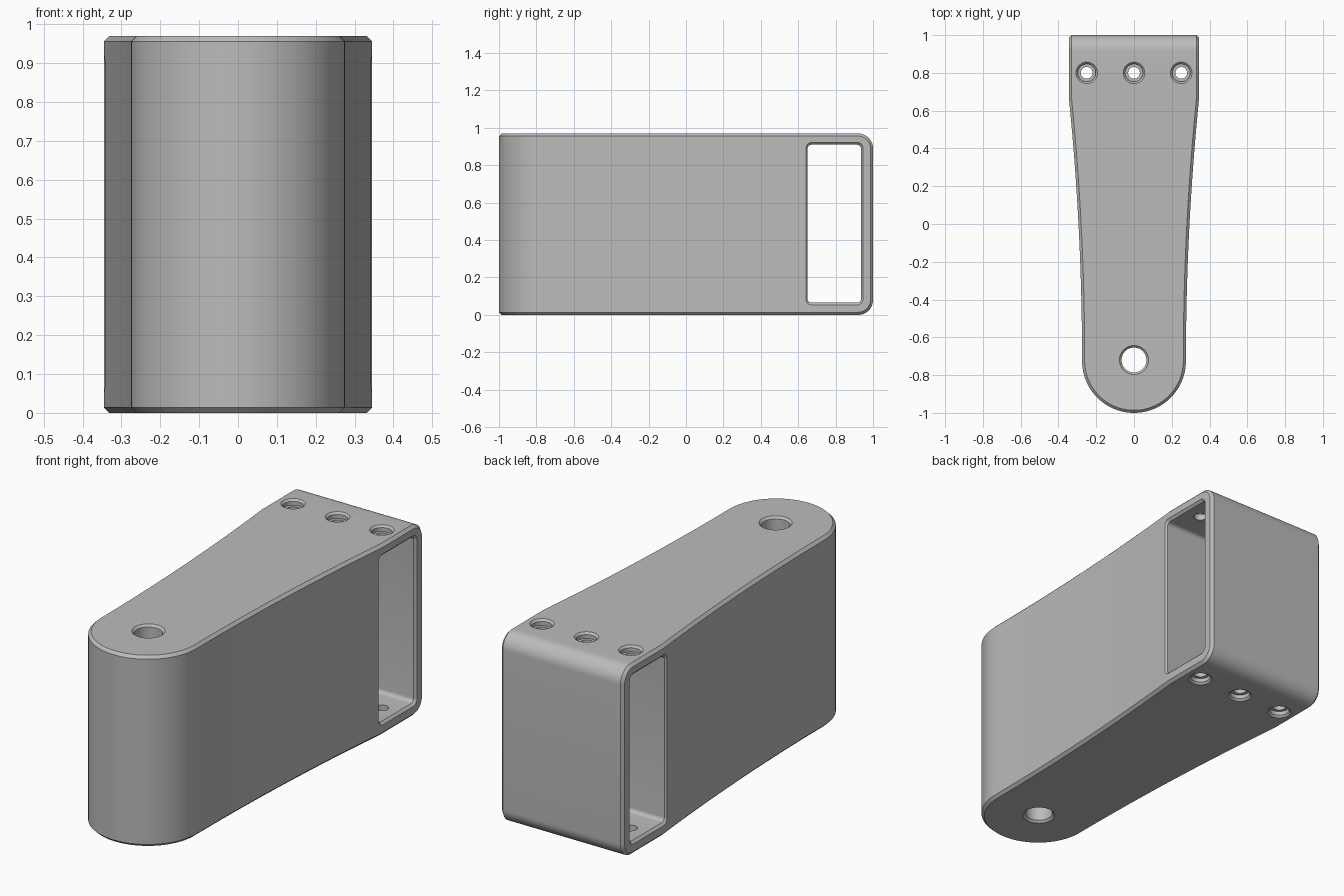
import bpy, bmesh
from math import sin, cos, pi, radians

if "Cube" in bpy.data.objects:
    bpy.data.objects.remove(bpy.data.objects["Cube"], do_unlink=True)

HEIGHT, CHAMFER = 0.97, 0.014
HALF_BACK, HALF_FRONT = 0.345, 0.275
PIVOT_Y, FLARE_END = -0.725, 0.67
BACK_R = 0.08

metal = bpy.data.materials.new("plain grey metal")
metal.use_nodes = True
GREY = (0.5, 0.5, 0.5, 1)
metal.diffuse_color = GREY
metal.node_tree.nodes["Principled BSDF"].inputs["Base Color"].default_value = GREY


def finish(name, bm):
    bmesh.ops.remove_doubles(bm, verts=bm.verts, dist=1e-5)
    bmesh.ops.recalc_face_normals(bm, faces=bm.faces)
    mesh = bpy.data.meshes.new(name)
    bm.to_mesh(mesh)
    bm.free()
    mesh.materials.append(metal)
    obj = bpy.data.objects.new(name, mesh)
    bpy.context.collection.objects.link(obj)
    return obj


def loft(name, rings):
    """Skin closed rings of points and cap both ends."""
    bm = bmesh.new()
    loops = [[bm.verts.new(p) for p in ring] for ring in rings]
    n = len(loops[0])
    for a, b in zip(loops, loops[1:]):
        for i in range(n):
            j = (i + 1) % n
            bm.faces.new((a[i], a[j], b[j], b[i]))
    bm.faces.new(loops[0])
    bm.faces.new(loops[-1])
    return finish(name, bm)


def lathe(name, x, y, profile, sides=48):
    return loft(name, [[(x + r * cos(2 * pi * i / sides), y + r * sin(2 * pi * i / sides), z)
                        for i in range(sides)] for r, z in profile])


def rounded_window(x, grow):
    """Rounded rectangle in the side plane, enlarged by grow."""
    pts, r = [], 0.02 + grow
    for k, (y, z) in enumerate([(0.915, 0.89), (0.67, 0.89), (0.67, 0.085), (0.915, 0.085)]):
        for i in range(7):
            a = pi / 2 * (k + i / 6)
            pts.append((x, y + r * cos(a), z + r * sin(a)))
    return pts


# Stations: (wall point, top edge point) along one side from nose to back
C = CHAMFER
stations = []
for i in range(25):
    a = pi / 2 * i / 24
    wall = (HALF_FRONT * sin(a), PIVOT_Y - HALF_FRONT * cos(a), HEIGHT - C)
    r = HALF_FRONT - C
    stations.append((wall, (r * sin(a), PIVOT_Y - r * cos(a), HEIGHT)))
for i in range(1, 25):
    t = i / 24
    y = PIVOT_Y + t * (FLARE_END - PIVOT_Y)
    w = HALF_FRONT + (HALF_BACK - HALF_FRONT) * t * t
    stations.append(((w, y, HEIGHT - C), (w - C, y, HEIGHT)))
for i in range(13):
    a = pi / 2 * i / 12
    cy, cz = 1 - BACK_R, HEIGHT - BACK_R
    r = BACK_R - C
    stations.append(((HALF_BACK, cy + r * sin(a), cz + r * cos(a)),
                     (HALF_BACK - C, cy + BACK_R * sin(a), cz + BACK_R * cos(a))))

# Body: mirror each station to all four edges and skin between them
bm = bmesh.new()
rings = []
for (wx, wy, wz), (tx, ty, tz) in stations:
    ring = [(wx, wy, wz), (tx, ty, tz), (-tx, ty, tz), (-wx, wy, wz),
            (-wx, wy, HEIGHT - wz), (-tx, ty, HEIGHT - tz),
            (tx, ty, HEIGHT - tz), (wx, wy, HEIGHT - wz)]
    rings.append([bm.verts.new(p) for p in ring])
for a, b in zip(rings, rings[1:]):
    for i in range(8):
        j = (i + 1) % 8
        bm.faces.new((a[i], a[j], b[j], b[i]))
end = rings[-1]
for ids in ((1, 2, 5, 6), (0, 1, 6, 7), (2, 3, 4, 5)):
    bm.faces.new([end[i] for i in ids])
body = finish("bracket_body", bm)

# Cutters: side window, pivot bore and three screw bores
cutters = [loft("window_cutter", [rounded_window(x, g) for x, g in (
    (-0.4, 0.067), (-HALF_BACK, 0.012), (-0.333, 0),
    (0.333, 0), (HALF_BACK, 0.012), (0.4, 0.067))])]


def bore(name, x, y, lower):
    """Through hole whose lower half profile is repeated at the top."""
    upper = [(r, HEIGHT - z) for r, z in reversed(lower)]
    cutters.append(lathe(name, x, y, lower + upper))


bore("pivot_cutter", 0, -0.72, [(0.088, -0.011), (0.077, 0), (0.066, 0.011)])
for x in (-0.25, 0, 0.25):
    bore("screw_cutter", x, 0.8,
         [(0.068, -0.011), (0.057, 0), (0.047, 0.01), (0.047, 0.03), (0.031, 0.03)])

bpy.ops.object.select_all(action="DESELECT")
body.select_set(True)
bpy.context.view_layer.objects.active = body
for cutter in cutters:
    cutter.hide_render = True
    mod = body.modifiers.new("cut", "BOOLEAN")
    mod.operation, mod.solver, mod.object = "DIFFERENCE", "EXACT", cutter
    bpy.ops.object.modifier_apply(modifier=mod.name)
    bpy.data.objects.remove(cutter, do_unlink=True)
bpy.ops.object.shade_smooth_by_angle(angle=radians(25))
